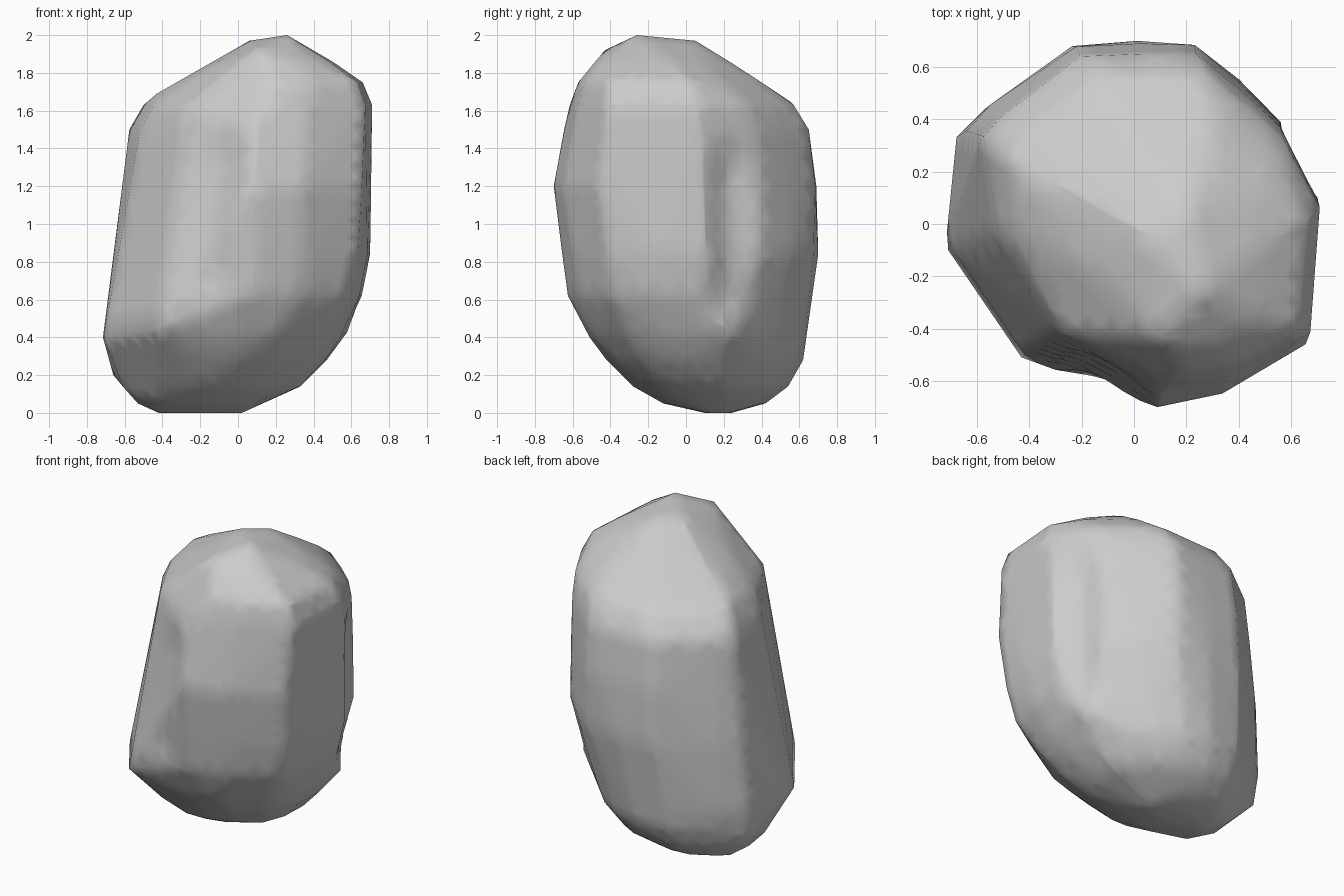
import bpy, bmesh, math
from mathutils import Vector
from mathutils.geometry import intersect_point_line

if "Cube" in bpy.data.objects:
    bpy.data.objects.remove(bpy.data.objects["Cube"])

# Plan outlines (matching point order): narrow upper body and wider foot
UPPER = [(-.25, .69), (.0, .70), (.22, .70), (.40, .55), (.56, .40), (.64, .14),
         (.71, .10), (.69, -.18), (.67, -.46), (.33, -.65), (.07, -.70), (-.04, -.61),
         (-.29, -.42), (-.58, -.04), (-.61, .18), (-.64, .36), (-.57, .44)]
LOWER = [(-.25, .66), (.0, .69), (.22, .64), (.38, .54), (.54, .36), (.62, .13),
         (.67, .08), (.66, -.18), (.58, -.42), (.33, -.60), (.09, -.67), (-.07, -.67),
         (-.43, -.51), (-.71, -.10), (-.67, .09), (-.67, .33), (-.55, .46)]

# Silhouette rings: z, x min, x max, y min, y max
RINGS = [(.00, -.42, .02, .10, .24), (.05, -.53, .13, -.12, .42),
         (.14, -.61, .33, -.28, .54), (.28, -.66, .47, -.42, .62),
         (.40, -.715, .55, -.51, .635), (.62, -.67, .655, -.625, .65),
         (.84, -.64, .70, -.655, .70), (1.20, -.60, .70, -.70, .69),
         (1.50, -.575, .70, -.645, .65), (1.63, -.50, .71, -.615, .57),
         (1.75, -.32, .66, -.57, .40), (1.86, -.13, .50, -.48, .23)]

# Individual corners: crown, shoulders and the lower front ledge
CORNERS = [(.26, -.26, 2.0), (.20, .05, 1.97), (.06, -.05, 1.97),
           (.10, -.43, 1.92), (.66, .02, 1.75), (-.43, .15, 1.69),
           (.20, .55, 1.65), (-.27, -.41, 1.62), (-.43, -.51, .45),
           (-.18, -.56, .50), (.20, -.50, .42), (-.71, -.10, .40),
           (-.66, .31, .20), (.58, .23, .43), (.33, .20, .14), (-.45, -.05, .05)]


def fit(points, x0, x1, y0, y1):
    """Stretch an outline to the given box."""
    xs, ys = [p[0] for p in points], [p[1] for p in points]
    return [(x0 + (x - min(xs)) / (max(xs) - min(xs)) * (x1 - x0),
             y0 + (y - min(ys)) / (max(ys) - min(ys)) * (y1 - y0)) for x, y in points]


def groove(bm, a, b, width, depth):
    """Press a shallow channel toward the stone's axis."""
    a, b = Vector(a), Vector(b)
    for v in bm.verts:
        foot, t = intersect_point_line(v.co, a, b)
        foot = a.lerp(b, min(max(t, 0), 1))
        d = (v.co - foot).length
        if d < width:
            inward = Vector((-v.co.x, -v.co.y, 0)).normalized()
            v.co += inward * depth * (1 - d / width)


# Boulder: convex stone wrapped around the stretched outlines and corners
bm = bmesh.new()
for z, x0, x1, y0, y1 in RINGS:
    t = min(max((z - .4) / .9, 0), 1)
    plan = [(a[0] * (1 - t) + b[0] * t, a[1] * (1 - t) + b[1] * t)
            for a, b in zip(LOWER, UPPER)]
    for x, y in fit(plan, x0, x1, y0, y1):
        bm.verts.new((x, y, z))
for co in CORNERS:
    bm.verts.new(co)
hull = bmesh.ops.convex_hull(bm, input=bm.verts)
spare = [g for g in hull["geom_interior"] if isinstance(g, bmesh.types.BMVert)]
bmesh.ops.delete(bm, geom=spare, context='VERTS')

# Weathered channels on the front and right side
for limit in (.4, .2, .12):
    bmesh.ops.subdivide_edges(bm, edges=[e for e in bm.edges if e.calc_length() > limit], cuts=1)
    bmesh.ops.triangulate(bm, faces=bm.faces)
groove(bm, (-.16, -.57, .75), (-.10, -.58, 1.35), .16, .05)
groove(bm, (.63, .25, .60), (.64, .24, 1.30), .16, .05)
bmesh.ops.recalc_face_normals(bm, faces=bm.faces)
mesh = bpy.data.meshes.new("boulder")
bm.to_mesh(mesh)
bm.free()
rock = bpy.data.objects.new("boulder", mesh)
bpy.context.collection.objects.link(rock)

# Soft shading with only the hardest breaks kept sharp
bpy.context.view_layer.objects.active = rock
rock.select_set(True)
bpy.ops.object.shade_smooth_by_angle(angle=math.radians(60))
